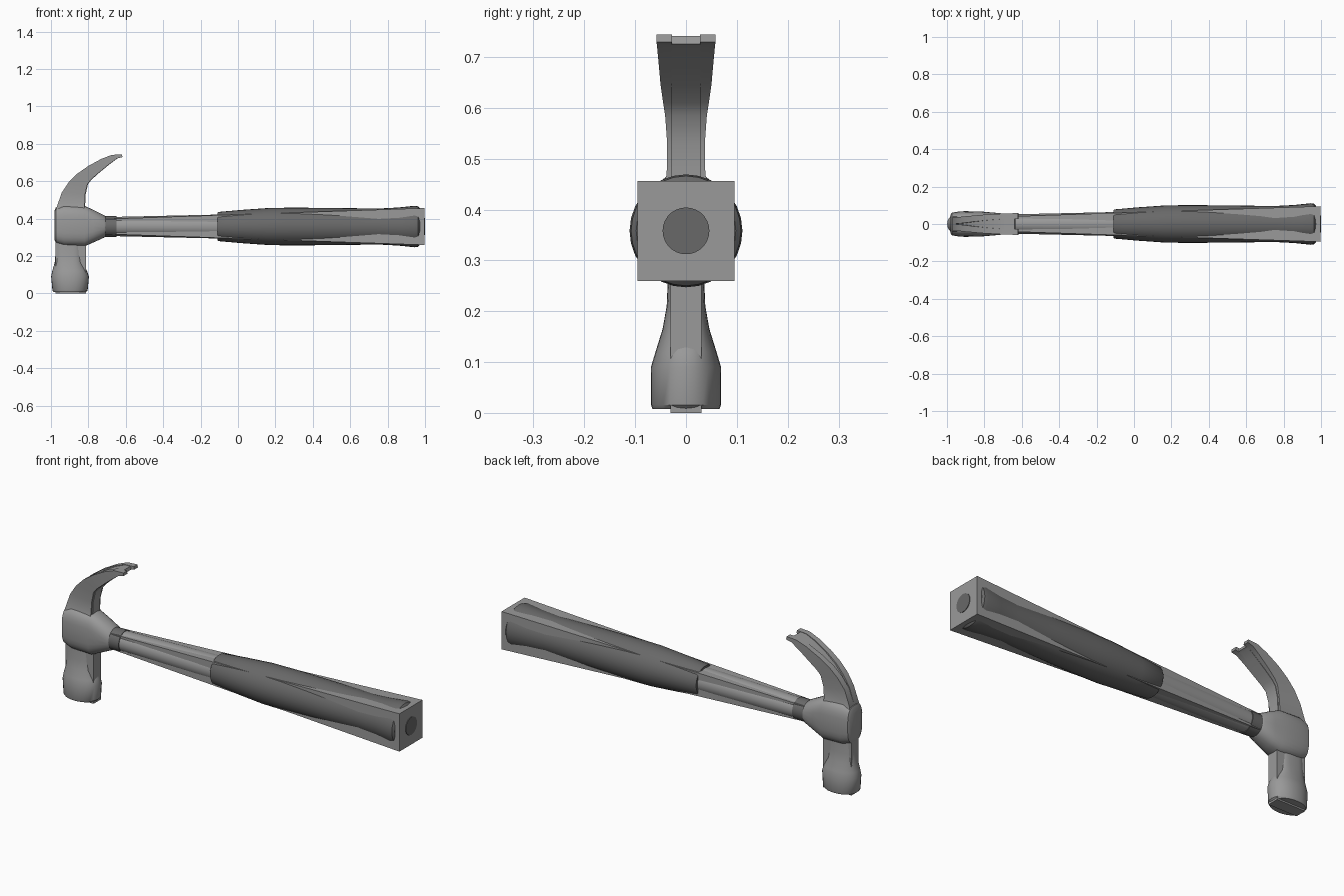
import bpy, math

if "Cube" in bpy.data.objects:
    bpy.data.objects.remove(bpy.data.objects["Cube"])

ZC = 0.358  # height of the handle axis


def material(name, v):
    m = bpy.data.materials.new(name)
    m.diffuse_color = (v, v, v, 1)
    m.use_nodes = True
    m.node_tree.nodes["Principled BSDF"].inputs["Base Color"].default_value = m.diffuse_color
    return m


STEEL = material("steel", 0.32)
RUBBER = material("rubber", 0.14)


def loft(name, rings, angle=35, mat=STEEL):
    """Skin a list of equal-length closed rings and cap both ends."""
    n = len(rings[0])
    verts = [p for r in rings for p in r]
    faces = [(i * n + j, i * n + (j + 1) % n, (i + 1) * n + (j + 1) % n, (i + 1) * n + j)
             for i in range(len(rings) - 1) for j in range(n)]
    faces += [tuple(reversed(range(n))), tuple(range(len(verts) - n, len(verts)))]
    me = bpy.data.meshes.new(name)
    me.from_pydata(verts, [], faces)
    me.materials.append(mat)
    ob = bpy.data.objects.new(name, me)
    bpy.context.collection.objects.link(ob)
    bpy.ops.object.select_all(action='DESELECT')
    ob.select_set(True)
    bpy.context.view_layer.objects.active = ob
    bpy.ops.object.mode_set(mode='EDIT')
    bpy.ops.mesh.select_all(action='SELECT')
    bpy.ops.mesh.normals_make_consistent(inside=False)
    bpy.ops.object.mode_set(mode='OBJECT')
    bpy.ops.object.shade_smooth_by_angle(angle=math.radians(angle))
    return ob


def oval(a, b, n=28, e=2.0):
    """Superellipse outline, e=2 is an ellipse, larger is boxier."""
    out = []
    for i in range(n):
        t = 2 * math.pi * i / n
        c, s = math.cos(t), math.sin(t)
        out.append((a * math.copysign(abs(c) ** (2 / e), c),
                    b * math.copysign(abs(s) ** (2 / e), s)))
    return out


def ring_x(x, a, b, z=ZC, e=2.0):
    return [(x, u, z + v) for u, v in oval(a, b, e=e)]


def ring_z(z, x, a, b, e=2.0):
    return [(x + u, v, z) for u, v in oval(a, b, e=e)]


def square_x(x, a, b):
    return [(x, sy * a, ZC + sz * b) for sy, sz in ((-1, -1), (1, -1), (1, 1), (-1, 1))]


# tapered square core of the handle
loft("handle_core", [square_x(-0.71, 0.039, 0.040), square_x(0.997, 0.095, 0.0985)])

# round shaft, collar and end plug
loft("shaft", [ring_x(x, r, r) for x, r in ((-0.72, 0.050), (-0.10, 0.064))])
loft("collar", [ring_x(x, r, r) for x, r in ((-0.73, 0.055), (-0.65, 0.055))], mat=RUBBER)
loft("end_plug", [ring_x(x, 0.046, 0.046) for x in (0.96, 1.0)], mat=RUBBER)

# swelling grip
grip = ((-0.11, 0.074), (-0.105, 0.078), (0.02, 0.089), (0.17, 0.0995), (0.30, 0.101),
        (0.55, 0.099), (0.75, 0.096), (0.86, 0.102), (0.945, 0.111), (0.963, 0.108),
        (0.972, 0.098))
loft("grip", [ring_x(x, r, r) for x, r in grip], mat=RUBBER)

# socket block of the head
block = ((-0.982, 0.048, 0.290, 0.440, 3), (-0.974, 0.060, 0.270, 0.460, 3),
         (-0.93, 0.068, 0.255, 0.472, 3), (-0.82, 0.067, 0.252, 0.468, 3),
         (-0.775, 0.063, 0.272, 0.448, 2.7), (-0.715, 0.058, 0.299, 0.418, 2.2),
         (-0.708, 0.054, 0.304, 0.412, 2))
loft("head_socket", [ring_x(x, w, (hi - lo) / 2, (hi + lo) / 2, e) for x, w, lo, hi, e in block])

# striking poll: face, bell and neck
poll = ((0.008, -0.899, 0.086, 0.066, 2.2), (0.016, -0.898, 0.094, 0.069, 2.2),
        (0.09, -0.898, 0.101, 0.069, 2.1), (0.12, -0.900, 0.093, 0.060, 2.2),
        (0.165, -0.906, 0.074, 0.046, 2.6), (0.21, -0.907, 0.069, 0.038, 3),
        (0.28, -0.907, 0.068, 0.035, 3))
loft("poll", [ring_z(*p) for p in poll])

# straight bar running through the poll
loft("poll_core", [[(-0.975, -0.03, z), (-0.812, -0.03, z), (-0.812, 0.03, z), (-0.975, 0.03, z)]
                   for z in (0.0, 0.30)])

# curved claw: outer xz, inner xz, half width, half gap
claw = ((-0.976, 0.40, -0.82, 0.42, 0.058, 0.0),
        (-0.970, 0.46, -0.822, 0.468, 0.038, 0.0),
        (-0.942, 0.54, -0.818, 0.53, 0.037, 0.002),
        (-0.905, 0.595, -0.805, 0.585, 0.041, 0.006),
        (-0.86, 0.64, -0.785, 0.61, 0.045, 0.012),
        (-0.80, 0.682, -0.745, 0.645, 0.050, 0.019),
        (-0.73, 0.72, -0.69, 0.69, 0.054, 0.025),
        (-0.675, 0.741, -0.648, 0.721, 0.057, 0.028),
        (-0.62, 0.744, -0.618, 0.729, 0.058, 0.028))
for side, s in (("left", 1), ("right", -1)):
    loft("claw_" + side,
         [[(ox, s * g, oz), (ox, s * w, oz), (ix, s * w, iz), (ix, s * g, iz)]
          for ox, oz, ix, iz, w, g in claw], 40)

# web filling the slot between the claws, just proud on the inner side
web = []
for ox, oz, ix, iz, w, g in claw[:-1] + ((-0.64, 0.743, -0.635, 0.726, 0, 0),):
    dx, dz = ix - ox, iz - oz
    a, b = (ox + dx * 0.1, oz + dz * 0.1), (ix + dx * 0.03, iz + dz * 0.03)
    web.append([(a[0], -0.029, a[1]), (a[0], 0.029, a[1]),
                (b[0], 0.029, b[1]), (b[0], -0.029, b[1])])
loft("claw_web", web, 40)
